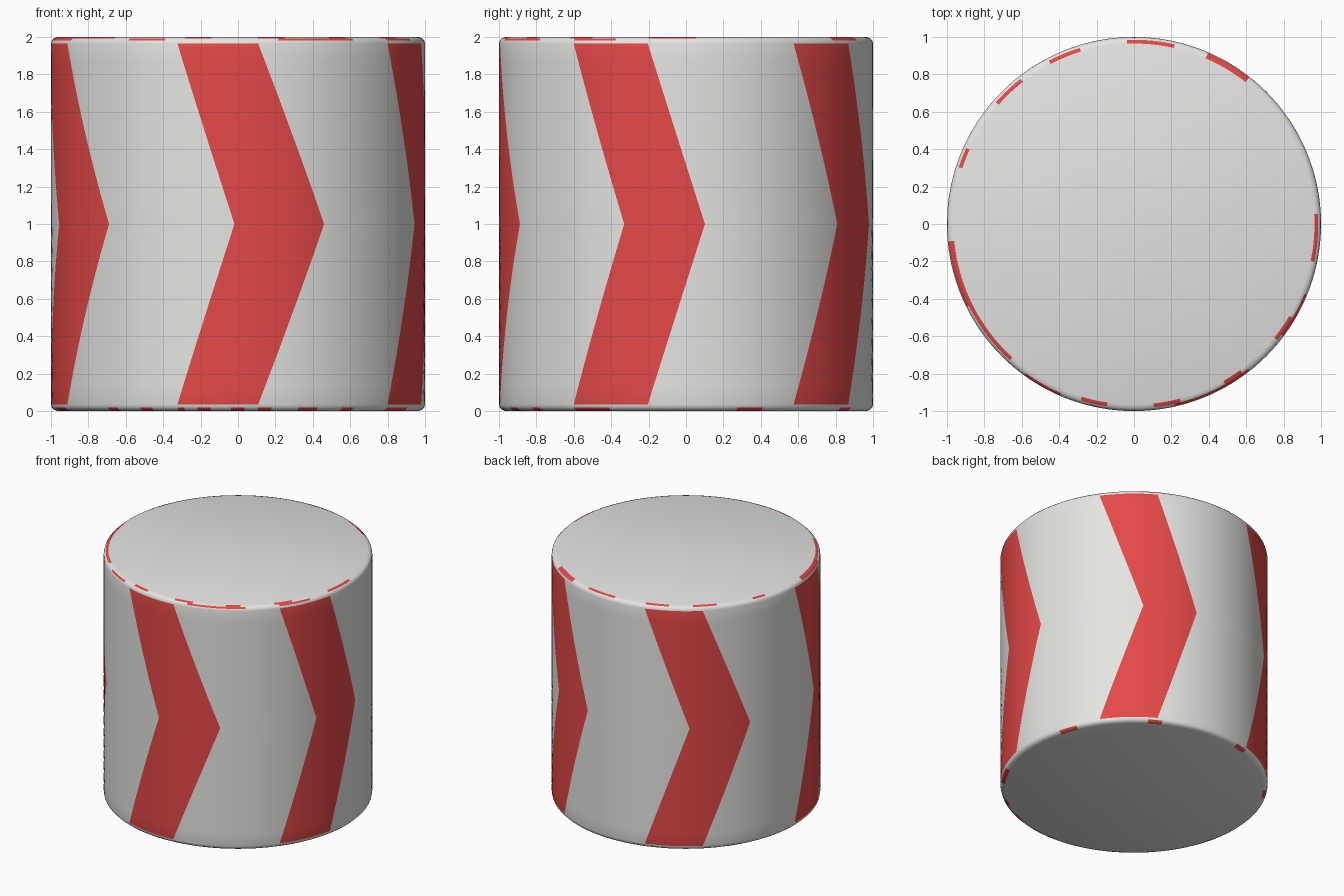
import bpy, bmesh, math

if "Cube" in bpy.data.objects:
    bpy.data.objects.remove(bpy.data.objects["Cube"])

def material(name, rgb):
    m = bpy.data.materials.new(name)
    m.diffuse_color = (*rgb, 1)
    m.use_nodes = True
    m.node_tree.nodes["Principled BSDF"].inputs["Base Color"].default_value = m.diffuse_color
    return m

# Angles run from the front (-y) towards the right (+x), in degrees.
STRIPES = 5
TIP_RIGHT = [27.4, 23.8, 24.0, 27.5, 28.4]     # chevron tips at mid height
TIP_LEFT = [-1.1, -1.3, 0.0, 0.5, -1.0]        # chevron notches at mid height
END_LEFT, END_RIGHT = -18.9, 6.2               # stripe edges at top and bottom
N_RED, N_GREY = 12, 22
EDGE = 0.035                                   # height of the rounded rim

# Red paint dashes left on the rims (start, end)
TOP_OUTER = [(12, 39), (-37, -24), (-85, -64), (54, 67), (142, 156)]
TOP_INNER = [(78, 92), (51, 59), (29, 37), (7, 15), (-17, -8), (-84, -43),
             (-115, -108), (-142, -132), (-162, -152), (167, 183), (142, 156)]
BOTTOM = [(-78, -68), (-45, -40), (-31, -27), (-20, -17), (-12, -8), (-2, 2),
          (7, 11), (19, 25), (34, 39), (52, 66), (105, 115), (145, 153),
          (190, 198), (232, 240)]

def in_dash(angle, dashes):
    return any((angle - a) % 360 < b - a for a, b in dashes)

def column_angles(z):
    """Column angles at height z, so stripe edges follow the mesh edges."""
    t = max(0, 1 - abs(z - 1) / (1 - EDGE))
    edges = []
    for k in range(STRIPES):
        edges.append((72 * k + END_LEFT + (TIP_LEFT[k] - END_LEFT) * t,
                      72 * k + END_RIGHT + (TIP_RIGHT[k] - END_RIGHT) * t))
    angles = []
    for k, (a, b) in enumerate(edges):
        c = edges[(k + 1) % STRIPES][0] + (360 if k == STRIPES - 1 else 0)
        angles += [a + (b - a) * i / N_RED for i in range(N_RED)]
        angles += [b + (c - b) * i / N_GREY for i in range(N_GREY)]
    return angles

# Profile of the drum: lower rim, side, upper rim
rim = [(0.965, 0.0), (0.985, 0.007), (0.996, 0.018)]
side = [(1.0, EDGE + (2 - 2 * EDGE) * i / 20) for i in range(21)]
profile = rim + side + [(r, 2 - z) for r, z in reversed(rim)]

bm = bmesh.new()
rings = []
for r, z in profile:
    rings.append([bm.verts.new((r * math.sin(math.radians(a)),
                                -r * math.cos(math.radians(a)), z))
                  for a in column_angles(z)])
n = len(rings[0])
end_angles = column_angles(0)
for j in range(len(rings) - 1):
    for i in range(n):
        k = (i + 1) % n
        f = bm.faces.new((rings[j][i], rings[j][k], rings[j + 1][k], rings[j + 1][i]))
        a = end_angles[i] + 1
        z = (profile[j][1] + profile[j + 1][1]) / 2
        if EDGE < z < 2 - EDGE:
            red = i % (N_RED + N_GREY) < N_RED
        elif z < 1:
            red = j in (0, 1) and in_dash(a, BOTTOM)
        elif j == len(rings) - 2:
            red = in_dash(a, TOP_INNER)
        else:
            red = j == len(rings) - 3 and in_dash(a, TOP_OUTER)
        f.material_index = int(red)

# End caps
bm.faces.new(list(reversed(rings[0])))
bm.faces.new(rings[-1])
bmesh.ops.recalc_face_normals(bm, faces=bm.faces)

mesh = bpy.data.meshes.new("striped_drum")
bm.to_mesh(mesh)
bm.free()
mesh.materials.append(material("light grey", (0.78, 0.78, 0.76)))
mesh.materials.append(material("red", (0.78, 0.065, 0.065)))
drum = bpy.data.objects.new("striped_drum", mesh)
bpy.context.collection.objects.link(drum)
bpy.context.view_layer.objects.active = drum
drum.select_set(True)
bpy.ops.object.shade_smooth_by_angle(angle=math.radians(40))
